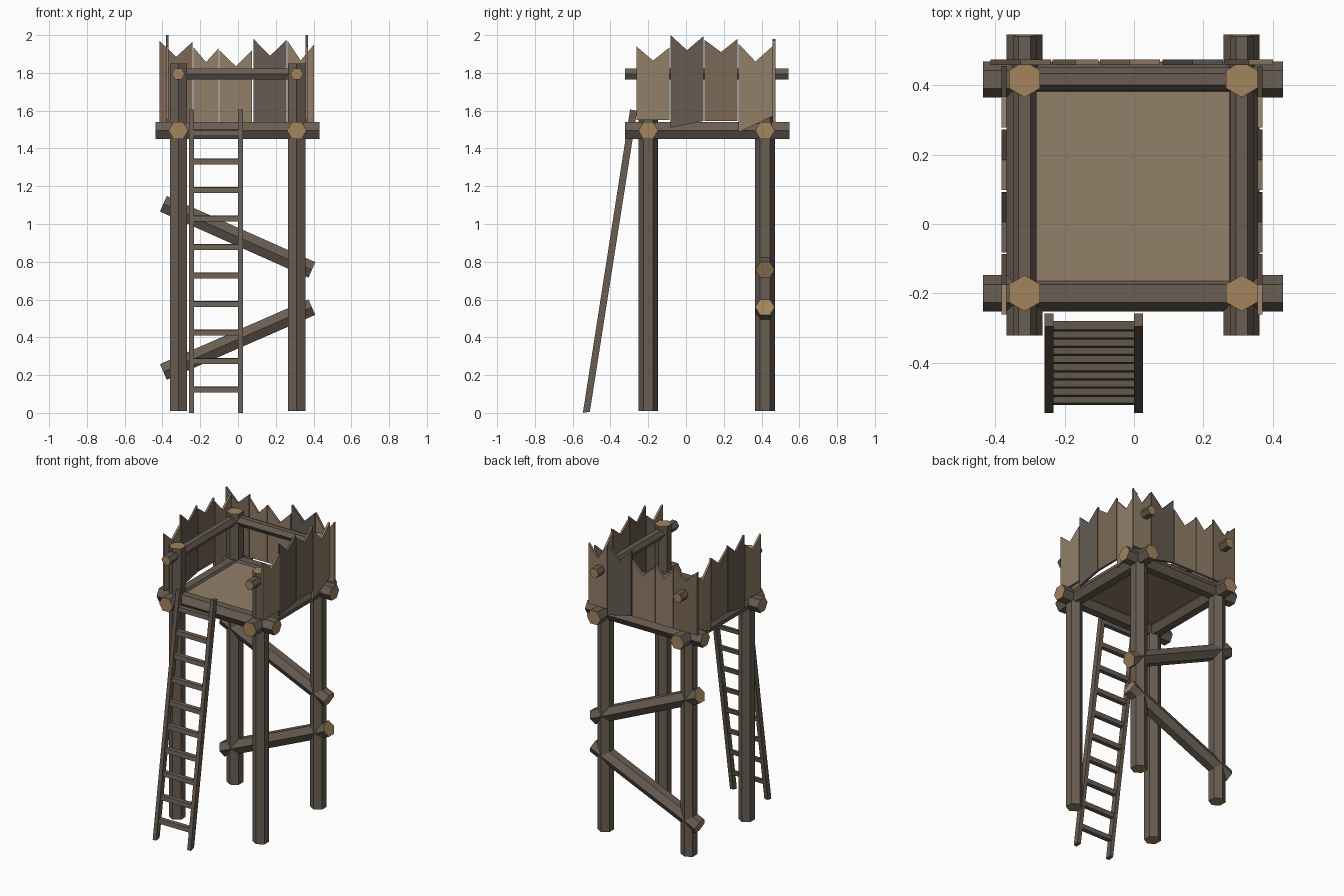
import bpy, bmesh
from math import cos, sin, pi
from mathutils import Vector

if "Cube" in bpy.data.objects:
    bpy.data.objects.remove(bpy.data.objects["Cube"])


def material(name, rgb):
    m = bpy.data.materials.new(name)
    m.diffuse_color = (*rgb, 1)
    m.use_nodes = True
    m.node_tree.nodes["Principled BSDF"].inputs["Base Color"].default_value = m.diffuse_color
    return m


BARK = material("bark", (0.14, 0.11, 0.085))
CUT = material("cut_wood", (0.36, 0.23, 0.11))
LIGHT = material("light_plank", (0.29, 0.21, 0.14))
BROWN = material("brown_plank", (0.20, 0.14, 0.095))
GREY = material("grey_plank", (0.13, 0.105, 0.085))


def finish(name, bm, mats):
    bmesh.ops.recalc_face_normals(bm, faces=bm.faces)
    me = bpy.data.meshes.new(name)
    bm.to_mesh(me)
    bm.free()
    for m in mats:
        me.materials.append(m)
    ob = bpy.data.objects.new(name, me)
    bpy.context.collection.objects.link(ob)
    return ob


def log(name, a, b, r, point):
    """Hexagonal log from a to b, one corner towards 'point', pale cut ends."""
    a, b, u = Vector(a), Vector(b), Vector(point)
    v = (b - a).normalized().cross(u)
    bm = bmesh.new()
    rings = [[bm.verts.new(c + r * (u * cos(i * pi / 3) + v * sin(i * pi / 3)))
              for i in range(6)] for c in (a, b)]
    for ring in rings:
        bm.faces.new(ring).material_index = 1
    for i in range(6):
        j = (i + 1) % 6
        bm.faces.new((rings[0][i], rings[0][j], rings[1][j], rings[1][i]))
    finish(name, bm, (BARK, CUT))


def prism(name, profile, offset, mat):
    """Closed profile of 3D points pushed along offset."""
    bm = bmesh.new()
    f = bm.faces.new([bm.verts.new(p) for p in profile])
    ext = bmesh.ops.extrude_face_region(bm, geom=[f], use_keep_orig=True)
    bmesh.ops.translate(bm, vec=offset,
                        verts=[g for g in ext["geom"] if isinstance(g, bmesh.types.BMVert)])
    finish(name, bm, (mat,))


X, Y = (1, 0, 0), (0, 1, 0)
XS = {"left": -0.316, "right": 0.311}
YS = {"front": -0.2, "back": 0.418}
R = 0.052

# corner posts
for xn, x in XS.items():
    for yn, y in YS.items():
        log(f"{yn}_{xn}_post", (x, y, 0.01), (x, y, 1.85), R, Y)

# platform beams and handrails
for yn, y in YS.items():
    log(f"{yn}_beam", (-0.436, y, 1.495), (0.431, y, 1.495), R, Y)
for xn, x in XS.items():
    log(f"{xn}_beam", (x, -0.322, 1.495), (x, 0.547, 1.495), R, X)
    log(f"{xn}_handrail", (x, -0.322, 1.795), (x, 0.543, 1.795), 0.034, X)
log("back_handrail", (-0.316, 0.418, 1.795), (0.311, 0.418, 1.795), 0.034, Y)

# diagonal braces on the back
log("upper_brace", (-0.395, 0.418, 1.107), (0.391, 0.418, 0.757), R, Y)
log("lower_brace", (-0.395, 0.418, 0.217), (0.391, 0.418, 0.56), R, Y)

# floor
prism("floor", [(-0.31, -0.2, 1.51), (0.305, -0.2, 1.51),
                (0.305, 0.41, 1.51), (-0.31, 0.41, 1.51)], (0, 0, 0.015), LIGHT)

# palisade planks: start, end, bottom start, bottom end, top start, notch, top end
side = [(-0.262, -0.087, 1.55, 1.55, 1.94, 1.865, 1.935, LIGHT),
        (-0.082, 0.093, 1.51, 1.545, 2.0, 1.92, 1.995, GREY),
        (0.098, 0.273, 1.545, 1.545, 1.975, 1.91, 1.98, BROWN),
        (0.278, 0.457, 1.485, 1.57, 1.955, 1.86, 1.94, LIGHT)]
back = [(-0.415, -0.24, 1.54, 1.54, 1.97, 1.885, 1.965, BROWN),
        (-0.235, -0.103, 1.54, 1.54, 1.935, 1.857, 1.93, LIGHT),
        (-0.098, 0.075, 1.54, 1.54, 1.92, 1.835, 1.92, LIGHT),
        (0.082, 0.257, 1.54, 1.5, 1.98, 1.89, 1.975, GREY),
        (0.262, 0.402, 1.54, 1.54, 1.97, 1.865, 1.95, LIGHT)]


def planks(name, rows, place, offset):
    for i, (s, e, bs, be, ts, n, te, mat) in enumerate(rows, 1):
        pts = [(s, bs), (e, be), (e, te), ((s + e) / 2, n), (s, ts)]
        prism(f"{name}_plank_{i}", [place(t, z) for t, z in pts], offset, mat)


planks("right", side, lambda t, z: (0.357, t, z), (0.014, 0, 0))
planks("left", side, lambda t, z: (-0.368, t, z), (-0.014, 0, 0))
planks("back", back, lambda t, z: (t, 0.459, z), (0, 0.016, 0))

# leaning ladder
slope = 0.25 / 1.6
for name, x in (("left", -0.259), ("right", 0.0)):
    prism(f"ladder_{name}_rail",
          [(x, -0.546, 0.0), (x, -0.509, 0.006), (x, -0.259, 1.6), (x, -0.296, 1.606)],
          (0.026, 0, 0), BARK)
for i in range(10):
    z = 0.124 + i * 0.151
    y = -0.527 + slope * z
    prism(f"ladder_rung_{i + 1}",
          [(-0.24, y - 0.015, z - 0.016), (-0.24, y + 0.01, z - 0.013),
           (-0.24, y + 0.015, z + 0.016), (-0.24, y - 0.01, z + 0.013)],
          (0.248, 0, 0), BARK)
